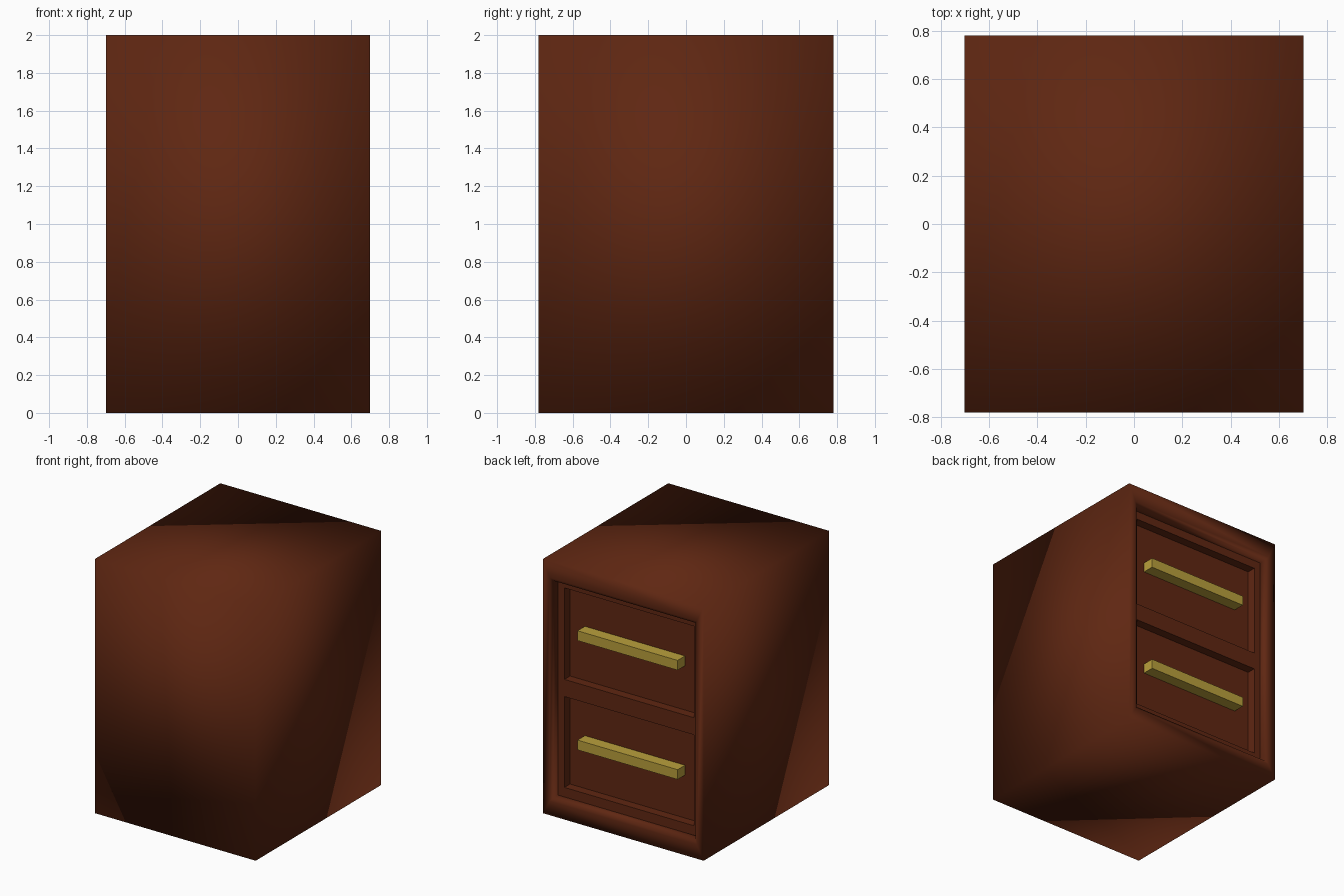
import bpy, bmesh

if "Cube" in bpy.data.objects:
    bpy.data.objects.remove(bpy.data.objects["Cube"])


def material(name, color):
    m = bpy.data.materials.new(name)
    m.diffuse_color = (*color, 1)
    m.use_nodes = True
    m.node_tree.nodes["Principled BSDF"].inputs["Base Color"].default_value = m.diffuse_color
    return m


wood = material("dark_brown_wood", (0.115, 0.02, 0.006))
brass = material("brass", (0.49, 0.35, 0.045))


def finish(name, bm, mat, smooth=False):
    bmesh.ops.recalc_face_normals(bm, faces=bm.faces)
    for f in bm.faces:
        f.smooth = smooth
    mesh = bpy.data.meshes.new(name)
    bm.to_mesh(mesh)
    bm.free()
    mesh.materials.append(mat)
    ob = bpy.data.objects.new(name, mesh)
    bpy.context.collection.objects.link(ob)
    return ob


# Cabinet shell: rectangular rings from the closed end to the recessed opening
# each ring is half width, bottom, top, y
rings = [(0.70, 0.0, 2.0, -0.78), (0.70, 0.0, 2.0, 0.78), (0.64, 0.11, 1.87, 0.78),
         (0.62, 0.135, 1.845, 0.765), (0.62, 0.135, 1.845, 0.705)]
bm = bmesh.new()
loops = []
for w, lo, hi, y in rings:
    loops.append([bm.verts.new(p) for p in
                  ((-w, y, lo), (w, y, lo), (w, y, hi), (-w, y, hi))])
bm.faces.new(loops[0])
for a, b in zip(loops, loops[1:]):
    for i in range(4):
        j = (i + 1) % 4
        bm.faces.new((a[i], a[j], b[j], b[i]))
bm.faces.new(loops[-1])
bm.faces.remove(bm.faces[:][-1])
finish("cabinet_shell", bm, wood, smooth=True)

# Drawer front frame: a grid plate with two sunken panels
xs = [-0.62, -0.565, 0.565, 0.62]
zs = [0.135, 0.21, 0.925, 1.06, 1.78, 1.845]
bm = bmesh.new()
grid = [[bm.verts.new((x, 0.705, z)) for x in xs] for z in zs]
panels = []
for r in range(5):
    for c in range(3):
        f = bm.faces.new((grid[r][c], grid[r + 1][c], grid[r + 1][c + 1], grid[r][c + 1]))
        if c == 1 and r in (1, 3):
            panels.append(f)
for f in panels:
    edges = f.edges[:]
    bmesh.ops.delete(bm, geom=[f], context='FACES_ONLY')
    new = bmesh.ops.extrude_edge_only(bm, edges=edges)["geom"]
    verts = [g for g in new if isinstance(g, bmesh.types.BMVert)]
    bmesh.ops.translate(bm, verts=verts, vec=(0, -0.07, 0))
    bmesh.ops.contextual_create(
        bm, geom=[g for g in new if isinstance(g, bmesh.types.BMEdge)])
finish("drawer_fronts", bm, wood)

# Bar handles
for name, z in (("lower_handle", 0.587), ("upper_handle", 1.447)):
    bm = bmesh.new()
    bmesh.ops.create_cube(bm, size=1)
    bmesh.ops.scale(bm, verts=bm.verts, vec=(0.872, 0.092, 0.077))
    bmesh.ops.translate(bm, verts=bm.verts, vec=(0, 0.681, z))
    finish(name, bm, brass)
